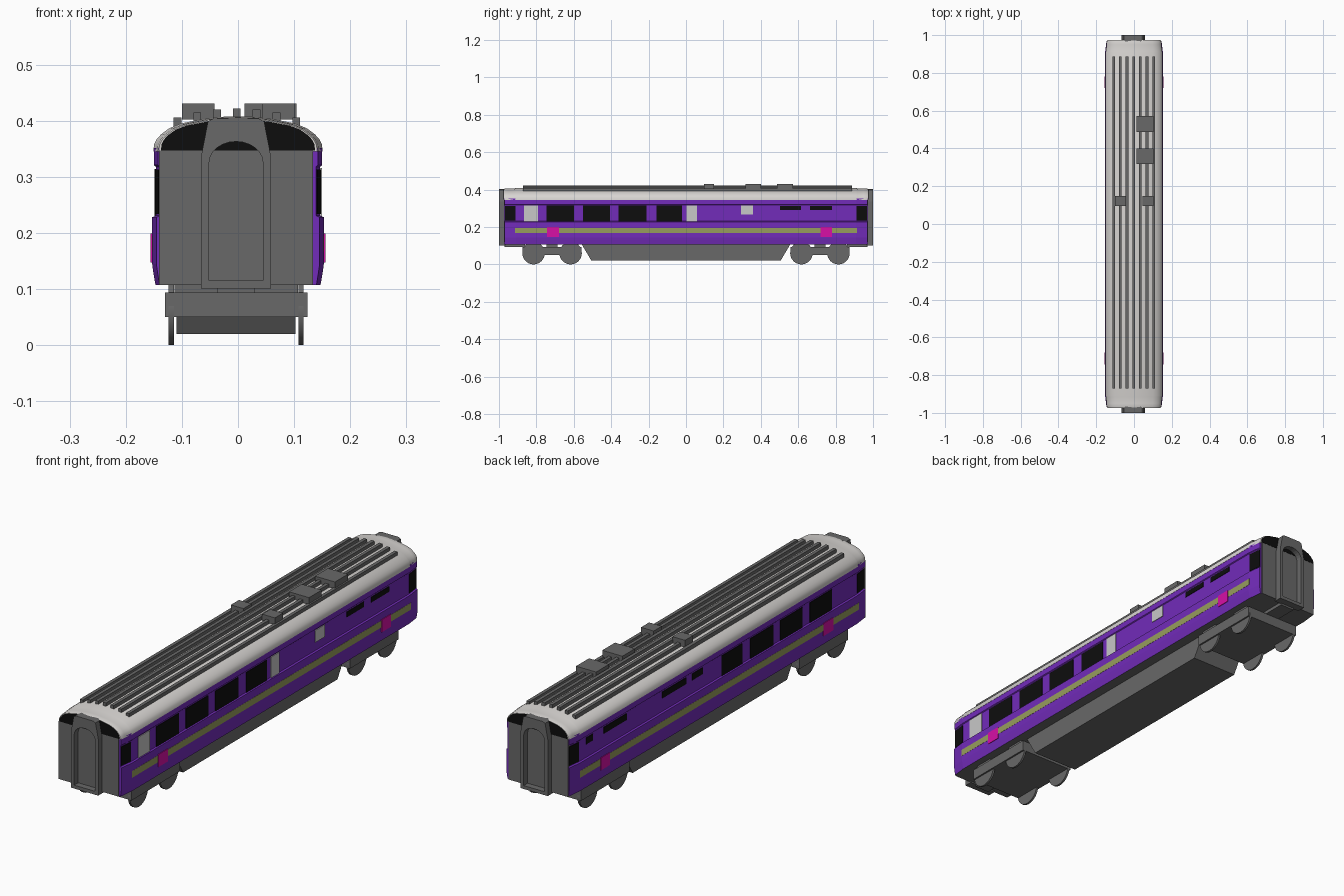
import bpy, bmesh, math

if "Cube" in bpy.data.objects:
    bpy.data.objects.remove(bpy.data.objects["Cube"])

CX = -0.0035  # ends and running gear sit slightly off centre


def material(name, r, g, b):
    m = bpy.data.materials.new(name)
    m.diffuse_color = (r, g, b, 1)
    m.use_nodes = True
    m.node_tree.nodes["Principled BSDF"].inputs["Base Color"].default_value = m.diffuse_color
    return m


PURPLE = material("purple paint", 0.17, 0.025, 0.49)
GREY = material("mid grey", 0.14, 0.14, 0.14)
WHITE = material("roof white", 0.68, 0.66, 0.64)
PALE = material("pale panel", 0.58, 0.58, 0.58)
BLACK = material("black glass", 0.004, 0.004, 0.004)
OLIVE = material("olive stripe", 0.31, 0.34, 0.11)
MAGENTA = material("magenta panel", 0.68, 0.005, 0.38)


def loft(name, rings, mat, smooth=False):
    """Skin a row of closed rings and cap both ends."""
    bm = bmesh.new()
    vs = [[bm.verts.new(p) for p in ring] for ring in rings]
    n = len(rings[0])
    for a, b in zip(vs, vs[1:]):
        for i in range(n):
            j = (i + 1) % n
            bm.faces.new((a[i], a[j], b[j], b[i]))
    bm.faces.new(vs[0])
    bm.faces.new(vs[-1])
    bmesh.ops.recalc_face_normals(bm, faces=bm.faces)
    me = bpy.data.meshes.new(name)
    bm.to_mesh(me)
    bm.free()
    ob = bpy.data.objects.new(name, me)
    bpy.context.collection.objects.link(ob)
    me.materials.append(mat)
    if smooth:
        bpy.ops.object.select_all(action='DESELECT')
        ob.select_set(True)
        bpy.context.view_layer.objects.active = ob
        bpy.ops.object.shade_smooth_by_angle(angle=math.radians(32))
    return ob


def prism_y(name, pts, y0, y1, mat):
    return loft(name, [[(x, y, z) for x, z in pts] for y in (y0, y1)], mat)


def prism_x(name, pts, x0, x1, mat, smooth=False):
    return loft(name, [[(x, y, z) for y, z in pts] for x in (x0, x1)], mat, smooth)


def box(name, x0, x1, y0, y1, z0, z1, mat):
    return prism_y(name, [(x0, z0), (x1, z0), (x1, z1), (x0, z1)], y0, y1, mat)


def mirrored(half):
    """Right half profile, bottom to top, closed with its mirror image."""
    return half + [(-x, z) for x, z in reversed(half) if x > 0]


# ---- body shell: bulged lower side, recessed window band, tapered ends
def taper(y):
    return 1 - 0.05 * max(0, abs(y) - 0.91) / 0.06


body_half = [(0.147, 0.107), (0.151, 0.13), (0.153, 0.145), (0.153, 0.228),
             (0.1465, 0.231), (0.1465, 0.318), (0.150, 0.321), (0.150, 0.351)]
side = mirrored(body_half)
body = loft("body_shell", [[(x * taper(y), y, z) for x, z in side]
                           for y in (-0.97, -0.91, 0.91, 0.97)], PURPLE)
body.data.materials.append(GREY)
for p in body.data.polygons:          # grey floor underneath
    if p.normal.z < -0.9 and p.center.z < 0.11:
        p.material_index = 1

# ---- roof shell with stepped, rounded ends
roof_half = [(0.151, 0.345), (0.1495, 0.358), (0.145, 0.367), (0.137, 0.376),
             (0.122, 0.387), (0.102, 0.395), (0.063, 0.403), (0.03, 0.407), (0, 0.408)]
roof = mirrored(roof_half)


def roof_ring(y, sx, sz):
    return [(x * sx, y, 0.345 + (z - 0.345) * sz) for x, z in roof]


ends = [(0.973, 0.935, 0.93), (0.966, 0.955, 0.965), (0.95, 0.965, 0.975),
        (0.915, 0.988, 0.98), (0.91, 1, 1)]
loft("roof_shell", [roof_ring(-y, a, b) for y, a, b in ends]
     + [roof_ring(y, a, b) for y, a, b in reversed(ends)], WHITE, True)

# ---- roof ribs and equipment boxes
for i in range(7):
    x = -0.108 + i * 0.0353
    top = 0.422 - 0.016 * (abs(i - 3) / 3) ** 2
    box("roof_rib", x - 0.007, x + 0.007, -0.872, 0.888, top - 0.025, top, GREY)
for x0, x1, y0, y1 in [(0.012, 0.104, 0.487, 0.572), (0.012, 0.104, 0.317, 0.400),
                       (-0.100, -0.042, 0.096, 0.149), (0.044, 0.102, 0.096, 0.149)]:
    box("roof_box", x0, x1, y0, y1, 0.402, 0.431, GREY)


# ---- plates lying on the body sides
def plate(name, s, y0, y1, z0, z1, mat, base=0.1465, t=0.002):
    def ring(y):
        out, inn = base * taper(y) + t, base * taper(y) - 0.004
        return [(s * inn, y, z0), (s * out, y, z0), (s * out, y, z1), (s * inn, y, z1)]
    loft(name, [ring(y0), ring(y1)], mat)


for s in (-1, 1):
    for y0, y1 in [(-0.745, -0.60), (-0.552, -0.406), (-0.36, -0.21), (-0.158, -0.022)]:
        plate("side_window", s, y0, y1, 0.228, 0.314, BLACK)
    for y0, y1 in [(-0.967, -0.912), (0.912, 0.967)]:
        plate("door_window", s, y0, y1, 0.234, 0.313, BLACK)
    plate("waist_stripe", s, -0.914, 0.914, 0.167, 0.195, OLIVE, 0.153, 0.0012)
    for y0, y1 in [(-0.743, -0.68), (0.72, 0.78)]:
        plate("magenta_panel", s, y0, y1, 0.147, 0.199, MAGENTA, 0.153, 0.0025)
# right side only
for y0, y1, z0 in [(-0.866, -0.79, 0.229), (0.003, 0.06, 0.229), (0.294, 0.358, 0.266)]:
    plate("pale_panel", 1, y0, y1, z0, 0.316, PALE, t=0.003)
for y0, y1 in [(0.503, 0.615), (0.663, 0.78)]:
    plate("slot_window", 1, y0, y1, 0.291, 0.313, BLACK)
# left side only
for y0, y1 in [(0.82, 0.865), (0.60, 0.75), (0.21, 0.365), (0.10, 0.17)]:
    plate("slot_window", -1, y0, y1, 0.286, 0.313, BLACK)

# ---- ends: grey wall, black upper panel, gangway with arched opening
gangway = [(-0.0625, 0.101), (0.0625, 0.101), (0.0625, 0.335), (0.050, 0.399),
           (0.040, 0.404), (-0.040, 0.404), (-0.050, 0.399), (-0.0625, 0.335)]
arch = [(-0.048, 0.115), (0.048, 0.115)] + [
    (0.048 * math.cos(a), 0.325 + 0.038 * math.sin(a))
    for a in (math.pi * k / 12 for k in range(13))]
shift = lambda pts: [(x + CX, z) for x, z in pts]
for s in (-1, 1):
    box("end_wall", CX - 0.137, CX + 0.137, s * 0.962, s * 0.974, 0.107, 0.347, GREY)
    prism_y("end_black_panel", [(x * 0.91, 0.347 + (z - 0.345) * 0.88) for x, z in roof],
            s * 0.966, s * 0.975, BLACK)
    frame = prism_y("gangway_frame", shift(gangway), s * 0.965, s * 1.0, GREY)
    cutter = prism_y("gangway_cutter", shift(arch), s * 0.95, s * 1.05, GREY)
    cutter.hide_render = True
    cutter.hide_set(True)
    mod = frame.modifiers.new("opening", 'BOOLEAN')
    mod.operation = 'DIFFERENCE'
    mod.solver = 'EXACT'
    mod.object = cutter
    box("coupler", CX - 0.033, CX + 0.033, s * 0.86, s * 0.97, 0.093, 0.109, GREY)

# ---- underframe trough
prism_x("underframe", [(-0.506, 0.02), (0.506, 0.02), (0.558, 0.108), (-0.558, 0.108)],
        CX - 0.106, CX + 0.106, GREY)

# ---- bogies: flat frame, bolster pads and thin wheels
for s in (-1, 1):
    cy = s * 0.716
    box("bogie_frame", CX - 0.127, CX + 0.127, cy - 0.158, cy + 0.158, 0.05, 0.094, GREY)
    box("bogie_bolster", CX - 0.11, CX + 0.11, cy - 0.03, cy + 0.03, 0.09, 0.109, GREY)
    for d in (-0.105, 0.105):
        box("bogie_pad", CX - 0.11, CX + 0.11, cy + d - 0.035, cy + d + 0.035, 0.09, 0.109, GREY)
    for d in (-0.099, 0.099):
        ring = [(cy + d + 0.06 * math.cos(math.tau * k / 32), 0.06 + 0.06 * math.sin(math.tau * k / 32))
                for k in range(32)]
        for w in (-1, 1):
            prism_x("wheel", ring, CX + w * 0.111, CX + w * 0.120, GREY, True)
